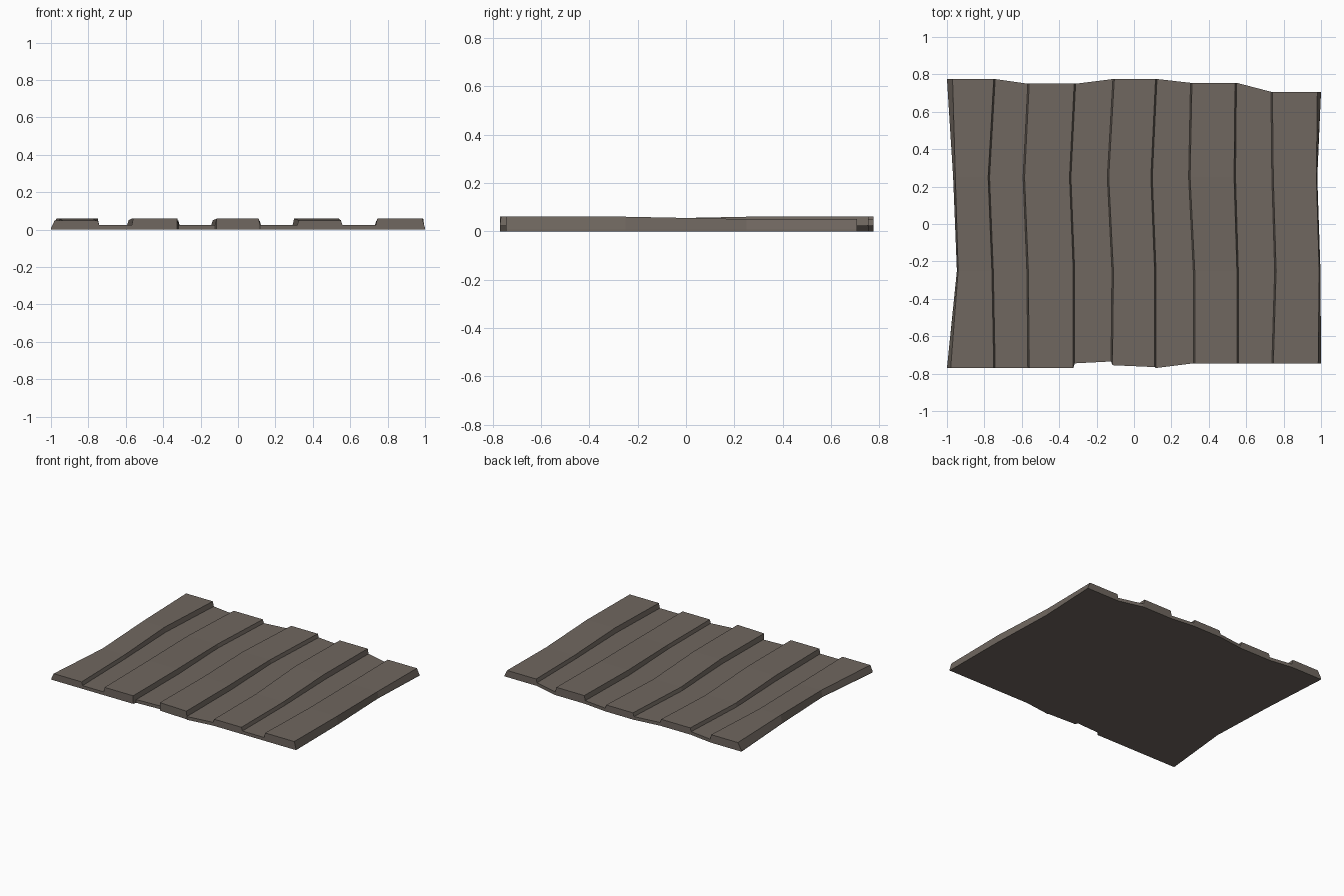
import bpy, bmesh

if "Cube" in bpy.data.objects:
    bpy.data.objects.remove(bpy.data.objects["Cube"])

# Wavy plank edges: x at four stations from front to back
edges = [
    (-0.98, -0.94, -0.955, -0.97), (-0.75, -0.76, -0.78, -0.75),
    (-0.56, -0.565, -0.585, -0.56), (-0.325, -0.325, -0.345, -0.32),
    (-0.115, -0.11, -0.135, -0.105), (0.11, 0.11, 0.09, 0.115),
    (0.325, 0.325, 0.30, 0.31), (0.55, 0.55, 0.535, 0.54),
    (0.745, 0.76, 0.745, 0.74), (0.985, 0.99, 0.975, 0.98),
]
# Front and back y of the top and foot of each plank edge
front_top = [-0.77, -0.77, -0.77, -0.77, -0.755, -0.765, -0.745, -0.745, -0.745, -0.745]
front_foot = [-0.77, -0.77, -0.77, -0.745, -0.735, -0.77, -0.745, -0.745, -0.745, -0.745]
back = [0.775, 0.775, 0.75, 0.75, 0.775, 0.775, 0.755, 0.755, 0.707, 0.707]
# Plank heights at the four stations
rising, falling = (0.05, 0.05, 0.06, 0.06), (0.06, 0.06, 0.05, 0.05)
heights = [rising, falling, falling, rising, falling]
outer_left = (-1.0, -0.947, -0.967, -1.0)
outer_right = (1.0, 0.997, 0.98, 1.0)
GROOVE = 0.024
SLOPE = 0.008


def station(s):
    """Top contour of the panel at one station, from left to right."""
    pts = []
    for i, xs in enumerate(edges):
        left = i % 2 == 0
        y_top = (front_top[i], -0.25, 0.25, back[i])[s]
        y_foot = (front_foot[i], -0.25, 0.25, back[i])[s]
        top = (xs[s], y_top, heights[i // 2][s])
        if i == 0:
            foot = (outer_left[s], y_foot, 0.008)
        elif i == 9:
            foot = (outer_right[s], y_foot, 0.008)
        else:
            foot = (xs[s] + (-SLOPE if left else SLOPE), y_foot, GROOVE)
        pts += [foot, top] if left else [top, foot]
    return pts


# Loft the contours into one closed panel with a flat underside
bm = bmesh.new()
tops, bottoms = [], []
for s in range(4):
    pts = station(s)
    tops.append([bm.verts.new(p) for p in pts])
    bottoms.append([bm.verts.new((p[0], p[1], 0)) for p in pts])
n = len(tops[0])
for s in range(3):
    a, b, c, d = tops[s], tops[s + 1], bottoms[s], bottoms[s + 1]
    for i in range(n - 1):
        bm.faces.new((a[i], a[i + 1], b[i + 1], b[i]))
        bm.faces.new((c[i], d[i], d[i + 1], c[i + 1]))
    bm.faces.new((a[0], b[0], d[0], c[0]))
    bm.faces.new((a[-1], c[-1], d[-1], b[-1]))
for i in range(n - 1):
    bm.faces.new((tops[0][i], bottoms[0][i], bottoms[0][i + 1], tops[0][i + 1]))
    bm.faces.new((tops[3][i], tops[3][i + 1], bottoms[3][i + 1], bottoms[3][i]))
bmesh.ops.recalc_face_normals(bm, faces=bm.faces)

mesh = bpy.data.meshes.new("plank_panel")
bm.to_mesh(mesh)
bm.free()
panel = bpy.data.objects.new("plank_panel", mesh)
bpy.context.collection.objects.link(panel)

# Weathered wood colour
wood = bpy.data.materials.new("weathered_wood")
wood.diffuse_color = (0.16, 0.135, 0.115, 1)
wood.use_nodes = True
wood.node_tree.nodes["Principled BSDF"].inputs["Base Color"].default_value = wood.diffuse_color
mesh.materials.append(wood)
